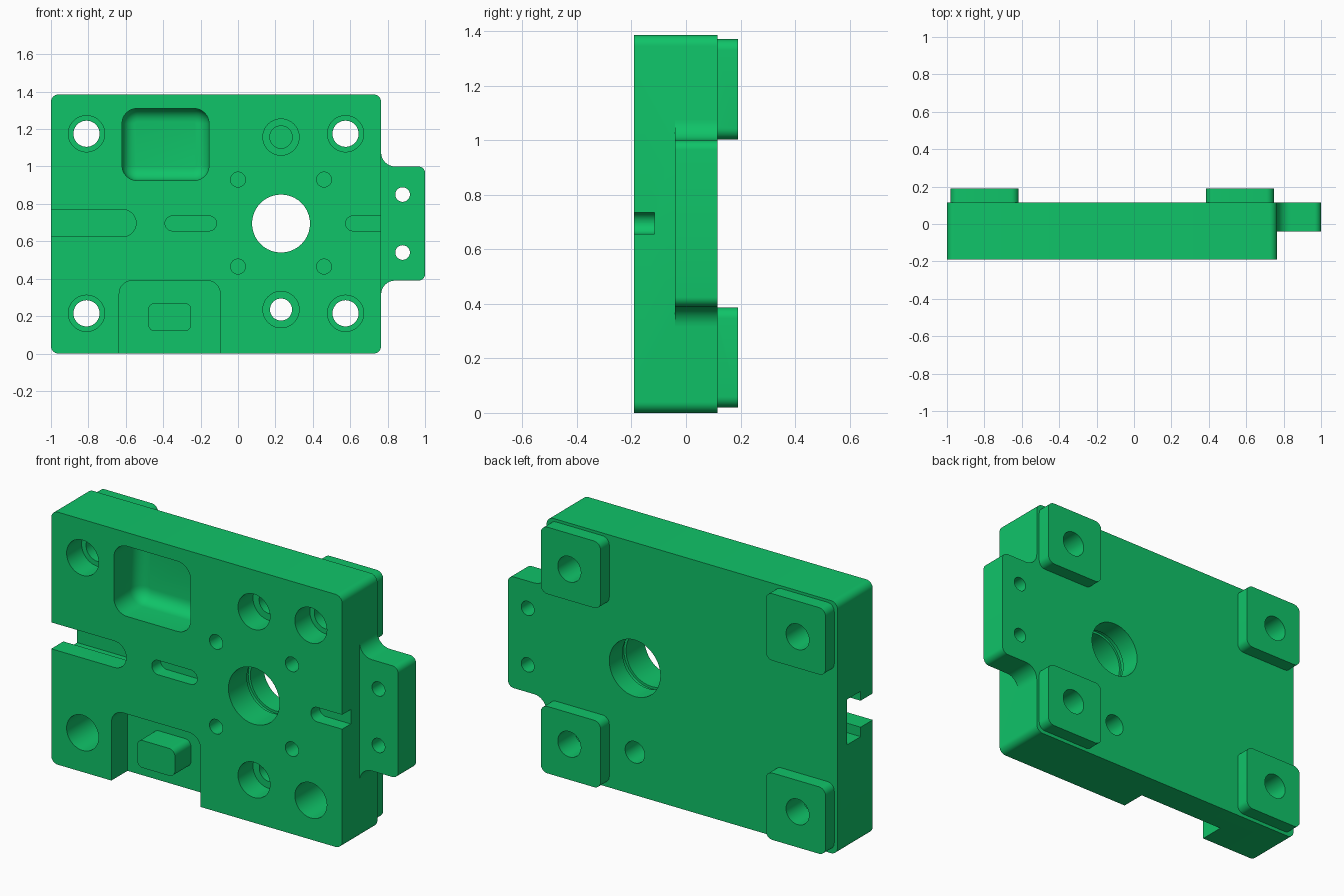
import bpy
import bmesh
from math import cos, sin, radians

if "Cube" in bpy.data.objects:
    bpy.data.objects.remove(bpy.data.objects["Cube"], do_unlink=True)

FRONT, BACK, PAD_BACK = -0.19, 0.115, 0.19
OUT = FRONT - 0.1          # cutters start in front of the face

green = bpy.data.materials.new("green")
green.use_nodes = True
green.diffuse_color = (0.005, 0.55, 0.14, 1)
green.node_tree.nodes["Principled BSDF"].inputs["Base Color"].default_value = (0.005, 0.55, 0.14, 1)


def arc(cx, cz, r, a0, a1, n=8):
    angles = [radians(a0 + (a1 - a0) * i / n) for i in range(n + 1)]
    return [(cx + r * cos(a), cz + r * sin(a)) for a in angles]


def rounded(x0, x1, z0, z1, r):
    return (arc(x1 - r, z1 - r, r, 0, 90) + arc(x0 + r, z1 - r, r, 90, 180)
            + arc(x0 + r, z0 + r, r, 180, 270) + arc(x1 - r, z0 + r, r, 270, 360))


def prism(name, outline, y0, y1, floor_fillet=0):
    """Extrude an x-z outline from y0 to y1."""
    bm = bmesh.new()
    face = bm.faces.new([bm.verts.new((x, y0, z)) for x, z in outline])
    ext = bmesh.ops.extrude_face_region(bm, geom=[face])
    for v in ext["geom"]:
        if isinstance(v, bmesh.types.BMVert):
            v.co.y = y1
    bmesh.ops.remove_doubles(bm, verts=bm.verts, dist=1e-5)
    bmesh.ops.recalc_face_normals(bm, faces=bm.faces)
    if floor_fillet:
        rim = [e for e in bm.edges if all(abs(v.co.y - y1) < 1e-5 for v in e.verts)]
        bmesh.ops.bevel(bm, geom=rim, offset=floor_fillet, segments=6,
                        profile=0.5, affect='EDGES')
    mesh = bpy.data.meshes.new(name)
    bm.to_mesh(mesh)
    bm.free()
    mesh.materials.append(green)
    ob = bpy.data.objects.new(name, mesh)
    bpy.context.collection.objects.link(ob)
    return ob


def activate(ob):
    bpy.ops.object.select_all(action='DESELECT')
    ob.select_set(True)
    bpy.context.view_layer.objects.active = ob


def combine(tool, operation):
    activate(plate)
    mod = plate.modifiers.new(tool.name, 'BOOLEAN')
    mod.object, mod.operation, mod.solver = tool, operation, 'EXACT'
    bpy.ops.object.modifier_apply(modifier=mod.name)
    bpy.data.objects.remove(tool, do_unlink=True)


def cut(outline, depth_y, start=OUT, fillet=0):
    combine(prism("cutter", outline, start, depth_y, fillet), 'DIFFERENCE')


def hole(x, z, r, depth_y=0.3, start=OUT):
    cut(arc(x, z, r, 0, 360, 40), depth_y, start)


# Main plate
plate = prism("mounting_plate", rounded(-1, 0.765, 0, 1.385, 0.04), FRONT, BACK)

# Side tab with concave root fillets
tab = ([(0.72, 0.315)] + arc(0.84, 0.315, 0.075, 180, 90)
       + arc(0.965, 0.425, 0.035, -90, 0) + arc(0.965, 0.965, 0.035, 0, 90)
       + arc(0.84, 1.075, 0.075, 270, 180) + [(0.72, 1.075)])
combine(prism("side_tab", tab, -0.04, BACK), 'UNION')

# Four back pads
for x in (-0.98, 0.385):
    for z in (0.02, 1.003):
        combine(prism("back_pad", rounded(x, x + 0.363, z, z + 0.367, 0.04), 0.09, PAD_BACK), 'UNION')

# Counterbored corner holes, deeper in the lower row
for x in (-0.81, 0.575):
    for z, seat in ((1.175, -0.06), (0.215, 0.04)):
        hole(x, z, 0.097, seat)
        hole(x, z, 0.07)

# Counterbores above and below the bore: blind and through
hole(0.23, 1.157, 0.097, -0.06)
hole(0.23, 1.157, 0.06, 0.05)
hole(0.23, 0.235, 0.097, -0.06)
hole(0.23, 0.235, 0.059)

# Central bore with ring groove
hole(0.23, 0.695, 0.155)
hole(0.23, 0.695, 0.168, 0.0, -0.03)

# Small blind holes round the bore
for x in (0, 0.46):
    for z in (0.465, 0.93):
        hole(x, z, 0.04, -0.05)

# Tab holes
for z in (0.54, 0.85):
    hole(0.88, z, 0.039)

# Pocket with filleted floor
cut(rounded(-0.62, -0.155, 0.925, 1.31, 0.08), 0.02, fillet=0.07)

# T-slot on the right-hand edge: neck and wider inner channel
cut(rounded(-1.3, -0.545, 0.625, 0.77, 0.072), 0.035)
cut(rounded(-1.4, -0.495, 0.573, 0.822, 0.124), 0.035, start=-0.085)

# Shallow keyways
cut(rounded(-0.39, -0.115, 0.656, 0.735, 0.039), -0.115)
cut(rounded(0.575, 1.2, 0.656, 0.735, 0.039), -0.115)

# Open recess at the lower edge with a raised block
cut(rounded(-0.635, -0.095, -0.2, 0.39, 0.07), -0.05)
block = prism("recess_block", rounded(-0.48, -0.25, 0.12, 0.27, 0.035), FRONT, -0.04)

for ob in (plate, block):
    activate(ob)
    bpy.ops.object.shade_smooth_by_angle(angle=radians(30))
